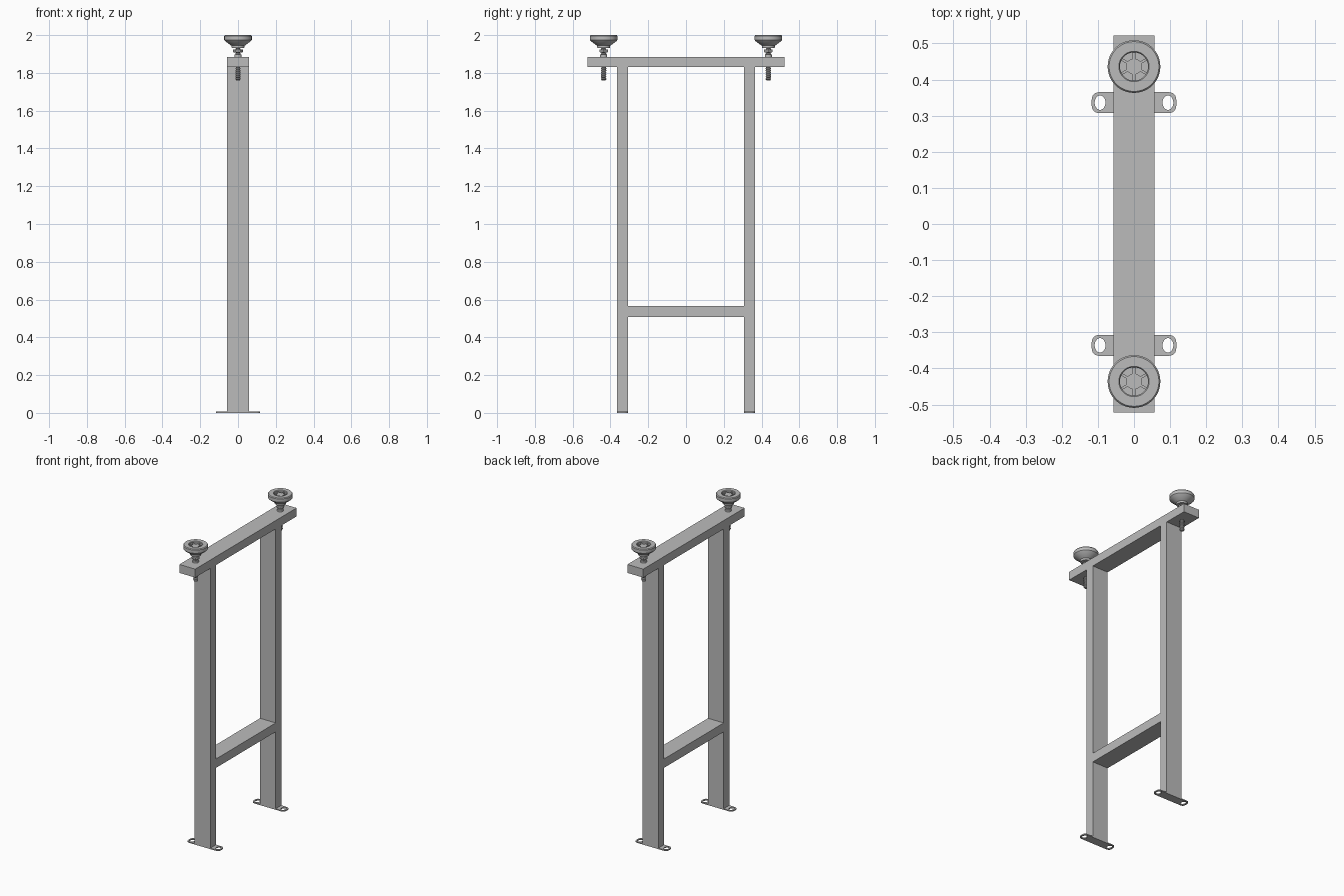
import bpy, bmesh, math
from mathutils import Vector, Matrix

cube = bpy.data.objects.get("Cube")
if cube:
    bpy.data.objects.remove(cube, do_unlink=True)

mat = bpy.data.materials.new("steel_grey")
mat.use_nodes = True
GREY = (0.5, 0.5, 0.5, 1)
mat.diffuse_color = GREY
mat.node_tree.nodes["Principled BSDF"].inputs["Base Color"].default_value = GREY


def finish(bm, name, smooth=False):
    bmesh.ops.recalc_face_normals(bm, faces=bm.faces)
    me = bpy.data.meshes.new(name)
    bm.to_mesh(me)
    bm.free()
    me.materials.append(mat)
    ob = bpy.data.objects.new(name, me)
    bpy.context.collection.objects.link(ob)
    if smooth:
        bpy.ops.object.select_all(action='DESELECT')
        ob.select_set(True)
        bpy.context.view_layer.objects.active = ob
        bpy.ops.object.shade_smooth_by_angle(angle=math.radians(30))
    return ob


def box(name, lo, hi):
    lo, hi = Vector(lo), Vector(hi)
    bm = bmesh.new()
    bmesh.ops.create_cube(bm, size=1, matrix=Matrix.Translation((lo + hi) / 2)
                          @ Matrix.Diagonal((*(hi - lo), 1)))
    return finish(bm, name)


def lathe(name, y, profile, sides=40, smooth=True):
    """Revolve (radius, z) points around a vertical axis at y."""
    bm = bmesh.new()
    verts = [bm.verts.new((r, y, z)) for r, z in profile]
    edges = [bm.edges.new(pair) for pair in zip(verts, verts[1:])]
    bmesh.ops.spin(bm, geom=verts + edges, cent=(0, y, 0), axis=(0, 0, 1),
                   angle=math.tau, steps=sides)
    bmesh.ops.remove_doubles(bm, verts=bm.verts, dist=0.0001)
    return finish(bm, name, smooth)


def oval(x, y, rx, ry, n=28):
    return [(x + rx * math.cos(math.tau * i / n), y + ry * math.sin(math.tau * i / n))
            for i in range(n)]


def rounded_rect(hx, y, hy, r, n=6):
    pts = []
    for k, (sx, sy) in enumerate([(1, 1), (-1, 1), (-1, -1), (1, -1)]):
        for i in range(n + 1):
            a = math.pi / 2 * (k + i / n)
            pts.append((sx * (hx - r) + r * math.cos(a), y + sy * (hy - r) + r * math.sin(a)))
    return pts


def foot_plate(name, y):
    """Rounded floor plate with two oval bolt holes."""
    bm = bmesh.new()
    edges = []
    for loop in [rounded_rect(0.117, y, 0.029, 0.02),
                 oval(0.094, y, 0.015, 0.02), oval(-0.094, y, 0.015, 0.02)]:
        vs = [bm.verts.new((px, py, 0)) for px, py in loop]
        edges += [bm.edges.new((a, b)) for a, b in zip(vs, vs[1:] + vs[:1])]
    bmesh.ops.triangle_fill(bm, edges=edges, use_beauty=True)
    ext = bmesh.ops.extrude_face_region(bm, geom=bm.faces[:])
    top = [g for g in ext["geom"] if isinstance(g, bmesh.types.BMVert)]
    bmesh.ops.translate(bm, verts=top, vec=(0, 0, 0.007))
    return finish(bm, name)


def levelling_foot(side, y):
    # threaded rod made of stacked ridges
    rod = [(0, 1.76), (0.011, 1.76)]
    z, pitch = 1.763, 0.011
    while z < 1.93:
        rod += [(0.0105, z), (0.0145, z + pitch * 0.35),
                (0.0145, z + pitch * 0.6), (0.0105, z + pitch * 0.95)]
        z += pitch
    lathe(side + "_threaded_rod", y, rod + [(0, z)], 20)

    # washer and hexagonal lock nut
    lathe(side + "_washer", y, [(0, 1.885), (0.019, 1.885), (0.019, 1.897), (0, 1.897)])
    lathe(side + "_lock_nut", y,
          [(0, 1.908), (0.022, 1.908), (0.026, 1.911), (0.026, 1.922), (0.022, 1.925), (0, 1.925)],
          6, False)

    # flared pad with a recessed centre and a hub
    lathe(side + "_pad", y,
          [(0, 1.932), (0.032, 1.932), (0.034, 1.935), (0.034, 1.944), (0.04, 1.947),
           (0.068, 1.968), (0.073, 1.974), (0.073, 1.995), (0.069, 2.0), (0.042, 2.0),
           (0.039, 1.996), (0.039, 1.965), (0.022, 1.965), (0.022, 1.992), (0, 1.992)], 48)

    # ribs across the recess
    bm = bmesh.new()
    for i in range(6):
        m = (Matrix.Translation((0, y, 1.978))
             @ Matrix.Rotation(math.radians(30 + 60 * i), 4, 'Z')
             @ Matrix.Translation((0.0305, 0, 0)) @ Matrix.Diagonal((0.019, 0.007, 0.028, 1)))
        bmesh.ops.create_cube(bm, size=1, matrix=m)
    finish(bm, side + "_pad_ribs")


# frame
W = 0.057
box("top_beam", (-W, -0.522, 1.83), (W, 0.522, 1.885))
box("cross_bar", (-W, -0.307, 0.508), (W, 0.307, 0.566))
for side, s in (("front", -1), ("back", 1)):
    near, far = sorted((s * 0.307, s * 0.365))
    box(side + "_leg", (-W, near, 0.007), (W, far, 1.83))
    foot_plate(side + "_foot_plate", s * 0.336)
    levelling_foot(side, s * 0.436)
